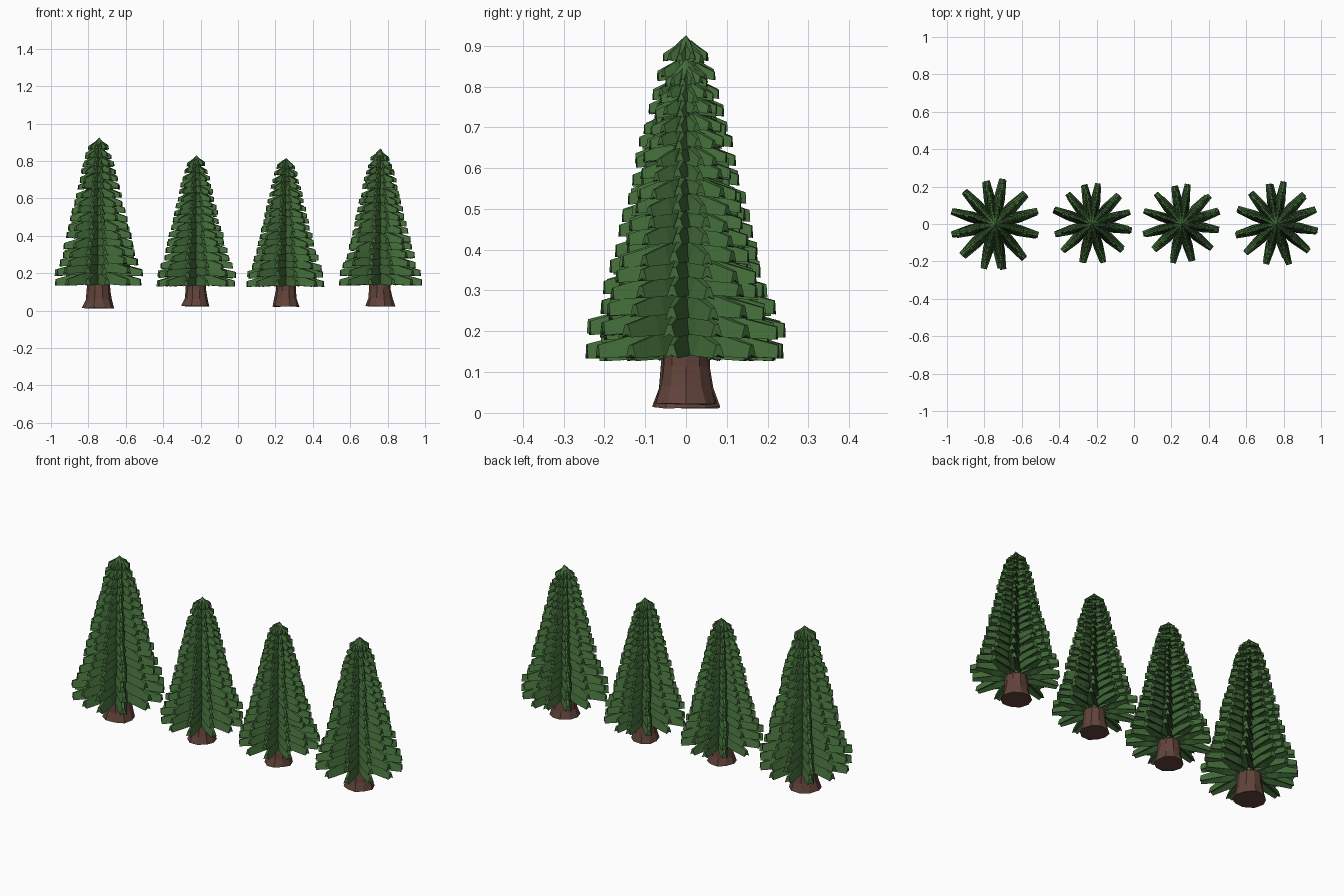
import bpy, bmesh, math, random

if "Cube" in bpy.data.objects:
    bpy.data.objects.remove(bpy.data.objects["Cube"])

random.seed(4)


def material(name, col):
    m = bpy.data.materials.new(name)
    m.diffuse_color = (*col, 1)
    m.use_nodes = True
    m.node_tree.nodes["Principled BSDF"].inputs["Base Color"].default_value = m.diffuse_color
    return m


GREEN = material("needle green", (0.054, 0.145, 0.04))
BROWN = material("bark brown", (0.12, 0.057, 0.042))

# outline of the foliage: (height, reach)
OUTLINE = [(.12, .25), (.2, .247), (.26, .212), (.4, .176), (.6, .128),
           (.8, .08), (.87, .052), (.92, .03)]


def reach(z):
    for (z0, r0), (z1, r1) in zip(OUTLINE, OUTLINE[1:]):
        if z <= z1:
            return r0 + (r1 - r0) * (z - z0) / (z1 - z0)
    return OUTLINE[-1][1]


def loft(bm, rings, apex=None):
    """Join rings of points into a closed solid."""
    rings = [[bm.verts.new(p) for p in ring] for ring in rings]
    n = len(rings[0])
    for a, b in zip(rings, rings[1:]):
        for i in range(n):
            j = (i + 1) % n
            bm.faces.new((a[i], a[j], b[j], b[i]))
    bm.faces.new(rings[0][::-1])
    if apex:
        tip = bm.verts.new(apex)
        for i in range(n):
            bm.faces.new((rings[-1][i], rings[-1][(i + 1) % n], tip))
    else:
        bm.faces.new(rings[-1])


def circle(r, z, n, wobble=0.0):
    u = random.uniform
    return [(r * (1 + u(-wobble, wobble)) * math.cos(math.tau * i / n),
             r * (1 + u(-wobble, wobble)) * math.sin(math.tau * i / n),
             z + u(-wobble, wobble) * .06) for i in range(n)]


def frond(bm, ang, z, length, t):
    """A drooping tent-shaped branch with a blunt end."""
    c, s = math.cos(ang), math.sin(ang)
    k = 1 - .45 * t
    # distance, half width, underside height, ridge height
    stations = [(.012, .026 * k, .012, .09 * k),
                (length * .55, .029 * k, .006, .064 * k),
                (length * .97, .017 * k, 0, .036 * k)]
    rings = []
    for d, w, lo, hi in stations:
        section = [(w, lo), (w * .35, hi), (-w * .35, hi * .96), (-w, lo), (0, lo + hi * .25)]
        rings.append([(d * c - y * s, d * s + y * c, z + h) for y, h in section])
    loft(bm, rings)


def finish(bm, name, mat, x, z0, s):
    bmesh.ops.recalc_face_normals(bm, faces=bm.faces)
    me = bpy.data.meshes.new(name)
    bm.to_mesh(me)
    bm.free()
    me.materials.append(mat)
    ob = bpy.data.objects.new(name, me)
    ob.location = (x, 0, z0 - .01 * s)
    ob.scale = (s, s, s)
    bpy.context.collection.objects.link(ob)


def tree(label, x, z0, s, angles):
    # flared trunk
    bm = bmesh.new()
    loft(bm, [circle(.085, .013, 10, .06), circle(.07, .06, 10, .04),
              circle(.063, .11, 10, .04), circle(.06, .19, 10)])
    finish(bm, label + "_trunk", BROWN, x, z0, s)

    # foliage: inner core, tiers of fronds, pointed top
    bm = bmesh.new()
    loft(bm, [circle(.062, .15, 12), circle(.05, .45, 12), circle(.028, .86, 12)],
         (0, 0, .91))
    tiers = 17
    for i in range(tiers):
        t = i / (tiers - 1)
        z = .133 + .725 * t ** .92
        for a in angles:
            frond(bm, math.radians(a + random.uniform(-2, 2)),
                  z + random.uniform(-.008, .008) * (i > 0),
                  reach(z) * random.uniform(.95, 1.03), t)
    loft(bm, [circle(.04, .868, 10, .15), circle(.022, .9, 10, .1)], (.004, 0, .926))
    finish(bm, label + "_foliage", GREEN, x, z0, s)


WIDE = [16, 44, 79, 101, 133, 162, 195, 225, 255, 279, 311, 344]
EVEN = [80, 46, 19, -9, -40, -74, -104, -137, -165, 160, 130, 100]

tree("tall_tree", -.745, .01, 1.0, WIDE)
tree("left_tree", -.225, .02, .885, EVEN)
tree("middle_tree", .255, .02, .87, EVEN)
tree("right_tree", .76, .02, .925, EVEN)
